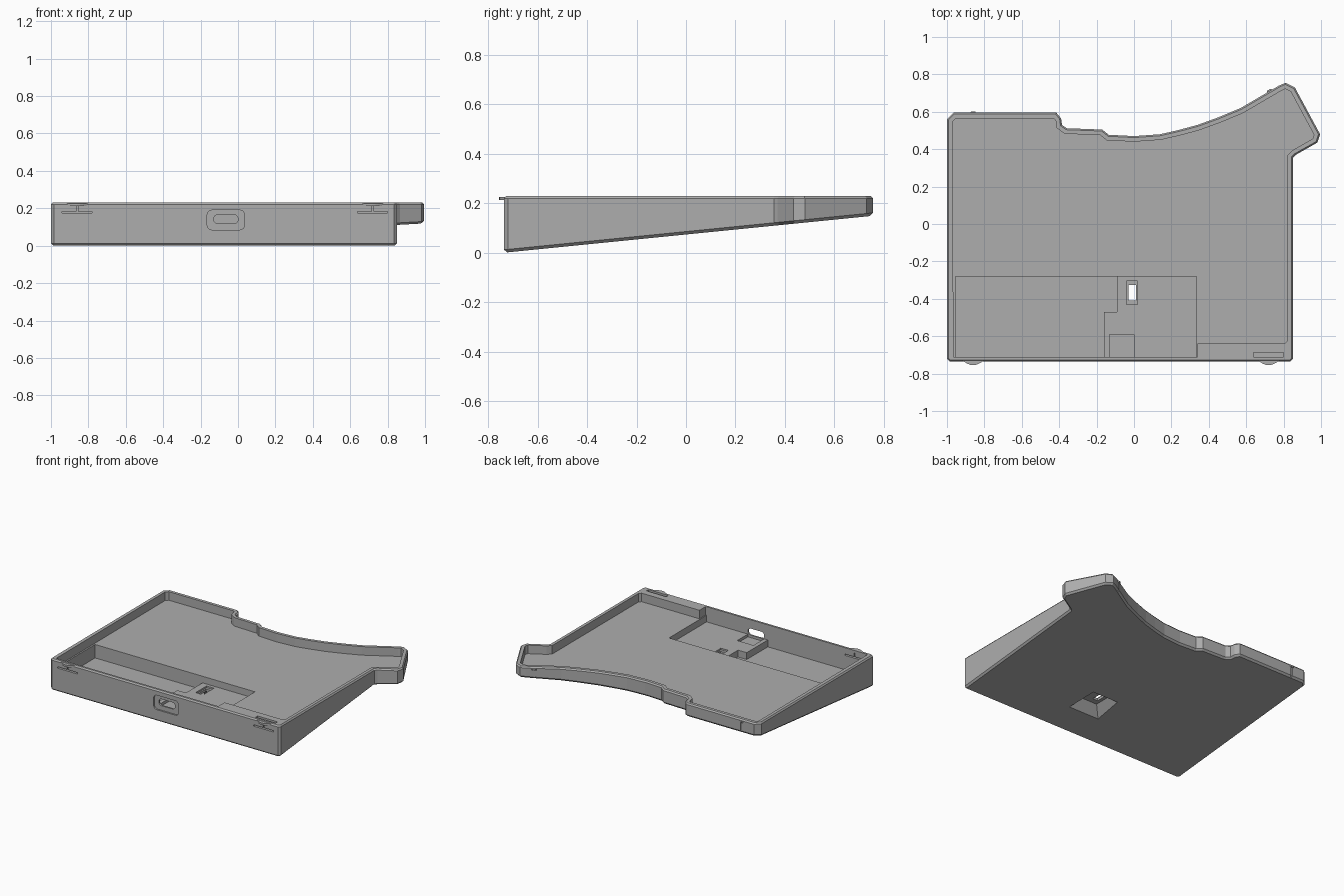
import bpy, bmesh, math
from mathutils import Vector

if "Cube" in bpy.data.objects:
    bpy.data.objects.remove(bpy.data.objects["Cube"])

grey = bpy.data.materials.new("case_grey")
grey.diffuse_color = (0.42, 0.42, 0.42, 1)
grey.use_nodes = True
grey.node_tree.nodes["Principled BSDF"].inputs["Base Color"].default_value = grey.diffuse_color


def loft(name, loops):
    """Solid skinned through stacked loops of equal length, capped at both ends."""
    bm = bmesh.new()
    rings = [[bm.verts.new(p) for p in loop] for loop in loops]
    n = len(rings[0])
    for a, b in zip(rings, rings[1:]):
        for i in range(n):
            j = (i + 1) % n
            bm.faces.new((a[i], a[j], b[j], b[i]))
    bm.faces.new(rings[0][::-1])
    bm.faces.new(rings[-1])
    bmesh.ops.recalc_face_normals(bm, faces=bm.faces)
    mesh = bpy.data.meshes.new(name)
    bm.to_mesh(mesh)
    bm.free()
    mesh.materials.append(grey)
    ob = bpy.data.objects.new(name, mesh)
    bpy.context.collection.objects.link(ob)
    return ob


def offset(pts, d):
    """Inset a counter-clockwise outline by d with mitred corners."""
    out = []
    for i, p in enumerate(pts):
        p, a, b = Vector(p), Vector(pts[i - 1]), Vector(pts[(i + 1) % len(pts)])
        u, v = (p - a).normalized(), (b - p).normalized()
        n1, n2 = Vector((-u.y, u.x)), Vector((-v.y, v.x))
        out.append(tuple(p + (n1 + n2) * d / (1 + n1.dot(n2))))
    return out


def rect(x0, x1, y0, y1):
    return [(x0, y0), (x1, y0), (x1, y1), (x0, y1)]


def level(pts, z):
    return [(x, y, z) for x, y in pts]


def round_rect(x0, x1, z0, z1, r, y):
    pts = []
    for cx, cz, s in ((x1 - r, z1 - r, 0), (x0 + r, z1 - r, 90),
                      (x0 + r, z0 + r, 180), (x1 - r, z0 + r, 270)):
        for k in range(5):
            t = math.radians(s + k * 22.5)
            pts.append((cx + r * math.cos(t), y, cz + r * math.sin(t)))
    return pts


def cut(body, loops):
    c = loft("cutter", loops)
    c.hide_render = True
    m = body.modifiers.new("cut", 'BOOLEAN')
    m.operation, m.solver, m.object = 'DIFFERENCE', 'EXACT', c
    bpy.context.view_layer.objects.active = body
    bpy.ops.object.modifier_apply(modifier=m.name)
    bpy.data.objects.remove(c)


def cut_box(body, x0, x1, y0, y1, z0, z1):
    r = rect(x0, x1, y0, y1)
    cut(body, [level(r, z0), level(r, z1)])


TOP, FLOOR, PLATEAU, POCKET = 0.23, 0.168, 0.12, 0.07
FRONT = -0.735

# Back and right side of the outline, from the thumb corner round to the left
contour = [(0.85, 0.355), (0.865, 0.37), (0.98, 0.435), (0.995, 0.48), (0.86, 0.73),
           (0.81, 0.755), (0.775, 0.74), (0.57, 0.62), (0.45, 0.57), (0.34, 0.53),
           (0.24, 0.503), (0.14, 0.48), (0, 0.47), (-0.135, 0.477), (-0.17, 0.505),
           (-0.36, 0.512), (-0.385, 0.53), (-0.39, 0.565), (-0.415, 0.595),
           (-0.965, 0.595), (-1, 0.56)]
outline = [(-1, -0.72), (-0.985, FRONT), (0.835, FRONT), (0.85, -0.72)] + contour


def slope(pts, lift):
    return [(x, y, lift + 0.1 * (y - FRONT)) for x, y in pts]


# Wedge-shaped case with chamfered bottom and rim
case = loft("case_shell", [slope(offset(outline, 0.012), 0.0), slope(outline, 0.012),
                           level(outline, TOP - 0.01), level(offset(outline, 0.008), TOP)])

# Main tray, leaving a solid block in the front right corner
inner = offset(outline, 0.03)[4:]
tray = [(-0.965, -0.712), (0.34, -0.712), (0.34, -0.64), (0.805, -0.64), (0.82, -0.625)] + inner
cut(case, [level(tray, FLOOR), level(tray, TOP + 0.1)])

# Battery pocket and controller shelf
shelf = [(-0.16, -0.7121), (0.333, -0.7121), (0.333, -0.28), (-0.09, -0.28), (-0.09, -0.47), (-0.16, -0.47)]
cut(case, [level(shelf, PLATEAU), level(shelf, TOP)])
well = [(-0.955, -0.7123), (-0.16, -0.7123), (-0.16, -0.47), (-0.09, -0.47), (-0.09, -0.28), (-0.955, -0.28)]
cut(case, [level(well, POCKET), level(well, TOP)])
cut_box(case, -0.13, 0.0, -0.7125, -0.59, 0.10, 0.2)

# Switch slot through the floor with a tapered recess underneath
cut_box(case, -0.04, 0.02, -0.43, -0.305, 0.108, 0.15)
cut_box(case, -0.03, 0.01, -0.41, -0.325, 0.0, 0.15)
cut(case, [level(rect(-0.12, 0.14, -0.51, -0.26), 0.015),
           level(rect(-0.055, 0.075, -0.45, -0.315), 0.09)])

# Connector opening in the front wall
cut(case, [round_rect(-0.165, 0.035, 0.085, 0.19, 0.025, y) for y in (-0.76, -0.724)])
cut(case, [round_rect(-0.13, 0.0, 0.118, 0.166, 0.022, y) for y in (-0.76, -0.70)])

# Spring clips: slits in the front wall and a small curved catch on each
for i, x in enumerate((-0.86, 0.72)):
    cut_box(case, x - 0.08, x + 0.08, -0.76, -0.70, 0.174, 0.184)
    cut_box(case, x - 0.004, x + 0.004, -0.76, -0.70, 0.18, 0.212)
    arc = [(x - 0.06 + 0.015 * k, -0.728 - 0.027 * math.sin(math.pi * k / 8)) for k in range(9)]
    loft(f"front_catch_{i + 1}", [level(arc, 0.212), level(arc, 0.226)])
cut_box(case, 0.64, 0.80, -0.712, -0.688, 0.174, TOP + 0.1)

# Back catches with a narrow groove below
for i, (x, y, a) in enumerate(((-0.86, 0.594, 0), (0.725, 0.711, 0.53))):
    c, s = math.cos(a), math.sin(a)

    def place(u, v):
        return (x + u * c - v * s, y + u * s + v * c)
    groove = [place(*p) for p in rect(-0.006, 0.006, -0.006, 0.03)]
    cut(case, [level(groove, 0.1), level(groove, 0.21)])
    nub = [place(*p) for p in ((-0.02, -0.005), (0.02, -0.005), (0.01, 0.008), (-0.01, 0.008))]
    loft(f"back_catch_{i + 1}", [level(nub, 0.208), level(nub, 0.22)])
